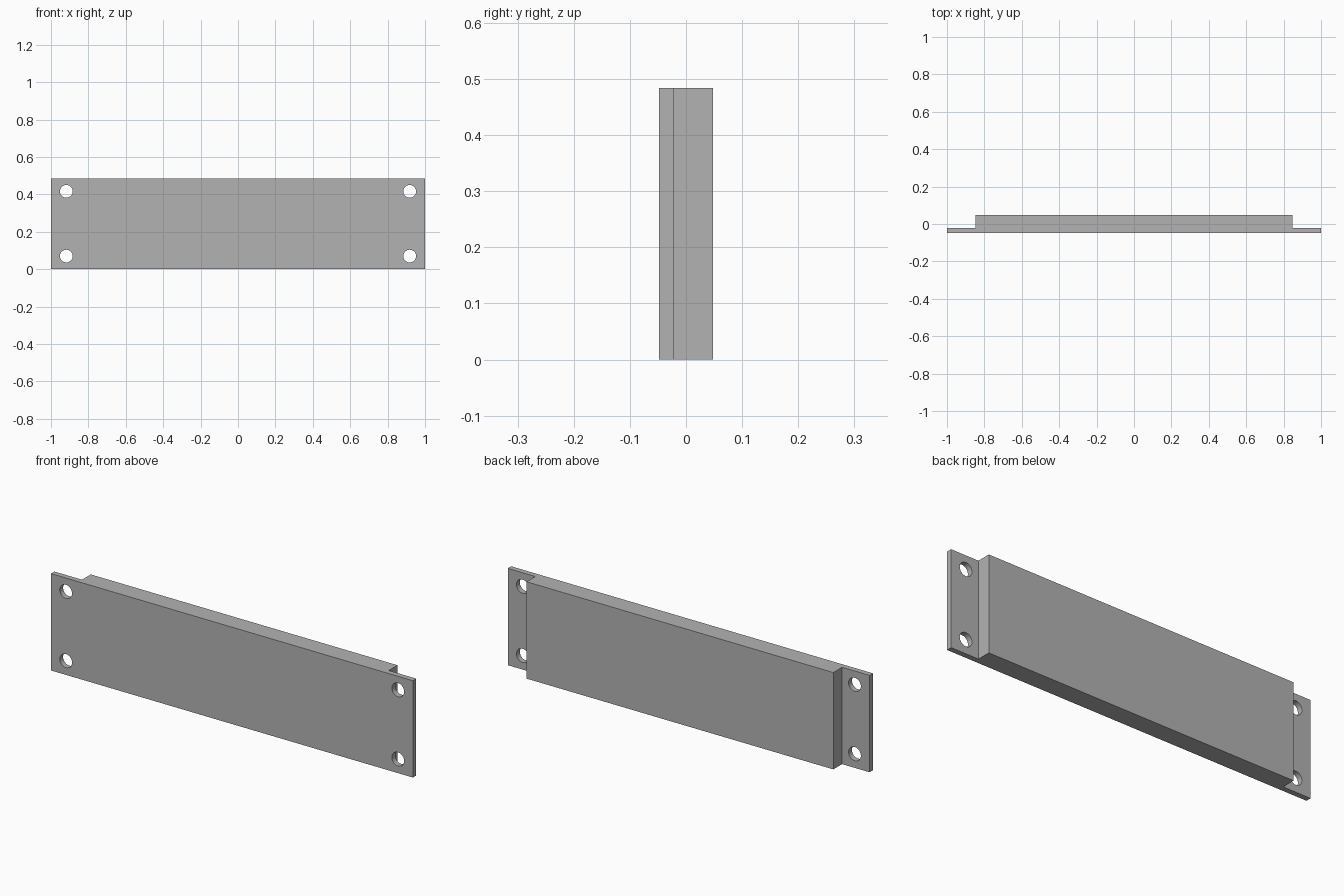
import bpy, bmesh

HEIGHT = 0.484
FRONT, STEP, BACK = -0.048, -0.021, 0.048
HALF_PLATE, HALF_BLOCK = 1.0, 0.848

cube = bpy.data.objects.get("Cube")
if cube:
    bpy.data.objects.remove(cube, do_unlink=True)

grey = bpy.data.materials.new("plain_grey")
grey.use_nodes = True
colour = (0.45, 0.45, 0.45, 1)
grey.diffuse_color = colour
grey.node_tree.nodes["Principled BSDF"].inputs["Base Color"].default_value = colour


def add_object(name, bm):
    bmesh.ops.recalc_face_normals(bm, faces=bm.faces)
    mesh = bpy.data.meshes.new(name)
    bm.to_mesh(mesh)
    bm.free()
    mesh.materials.append(grey)
    obj = bpy.data.objects.new(name, mesh)
    bpy.context.collection.objects.link(obj)
    return obj


# Stepped panel: thin front plate with a thicker block behind, one extruded profile
right = [(HALF_PLATE, FRONT), (HALF_PLATE, STEP), (HALF_BLOCK, STEP), (HALF_BLOCK, BACK)]
profile = right + [(-x, y) for x, y in reversed(right)]
bm = bmesh.new()
face = bm.faces.new([bm.verts.new((x, y, 0)) for x, y in profile])
extruded = bmesh.ops.extrude_face_region(bm, geom=[face])
top = [v for v in extruded["geom"] if isinstance(v, bmesh.types.BMVert)]
bmesh.ops.translate(bm, verts=top, vec=(0, 0, HEIGHT))
panel = add_object("mounting_panel", bm)

# Screw holes through the four corners of the plate
for side in (-1, 1):
    for z in (0.07, 0.416):
        bpy.ops.mesh.primitive_cylinder_add(vertices=48, radius=0.034, depth=0.2,
                                            location=(side * 0.918, 0, z),
                                            rotation=(1.5707963, 0, 0))
        cutter = bpy.context.object
        cutter.name = "hole_cutter"
        cutter.data.materials.append(grey)
        cutter.hide_render = True
        cut = panel.modifiers.new("screw_hole", 'BOOLEAN')
        cut.operation = 'DIFFERENCE'
        cut.solver = 'EXACT'
        cut.object = cutter

# Apply the cuts, then remove the cutters
bpy.ops.object.select_all(action='DESELECT')
panel.select_set(True)
bpy.context.view_layer.objects.active = panel
cutters = [m.object for m in panel.modifiers]
for name in [m.name for m in panel.modifiers]:
    bpy.ops.object.modifier_apply(modifier=name)
for cutter in cutters:
    bpy.data.objects.remove(cutter, do_unlink=True)
bpy.ops.object.shade_smooth_by_angle()
